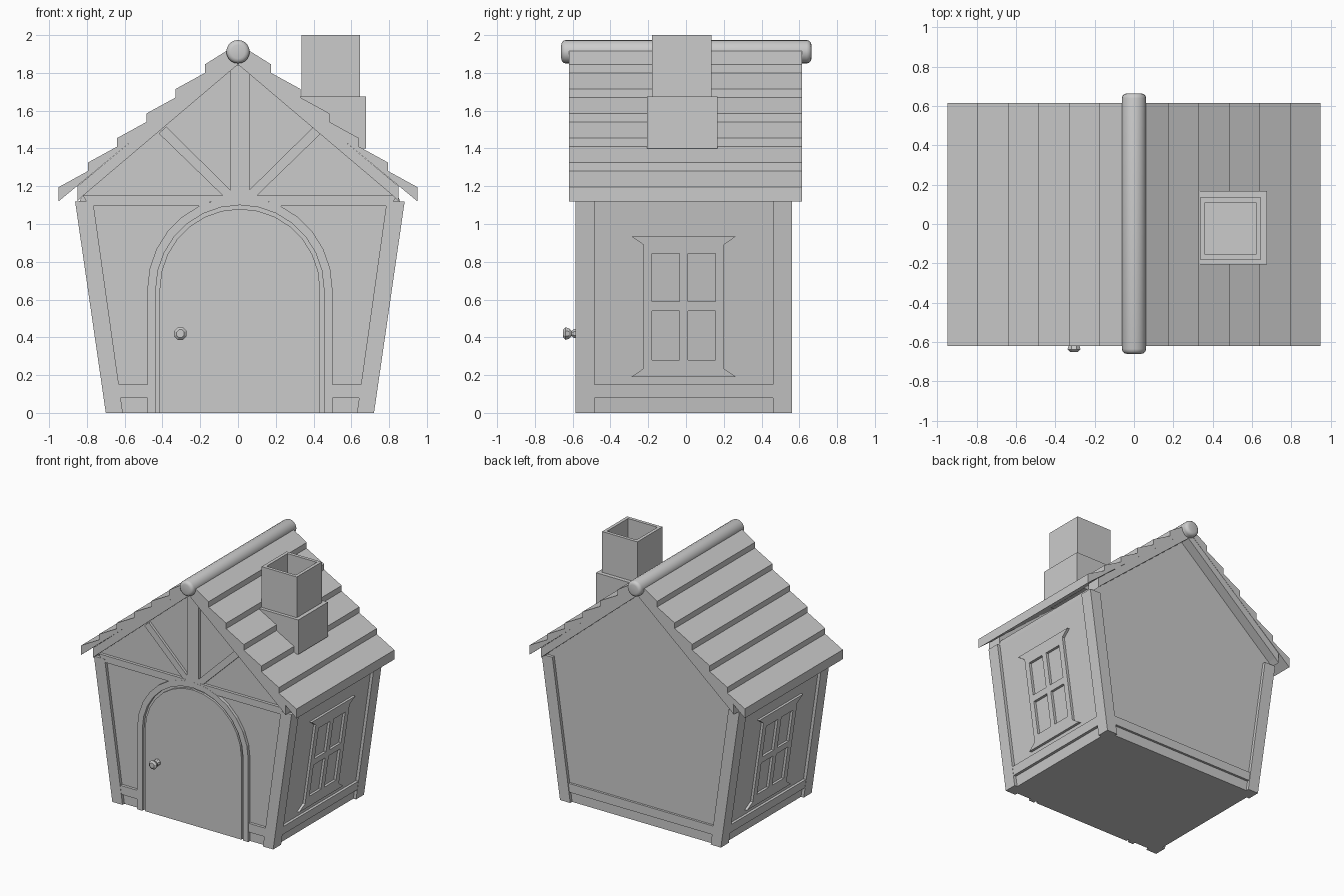
import bpy, bmesh, math
from mathutils import Matrix

if "Cube" in bpy.data.objects:
    bpy.data.objects.remove(bpy.data.objects["Cube"])

CX = 0.01            # the walls sit slightly right of the roof centre
FRONT, BACK = -0.585, 0.56
REC = 0.024          # how far wall panels sit behind the timber


def finish(name, bm):
    bmesh.ops.recalc_face_normals(bm, faces=bm.faces)
    me = bpy.data.meshes.new(name)
    bm.to_mesh(me)
    bm.free()
    ob = bpy.data.objects.new(name, me)
    bpy.context.collection.objects.link(ob)
    return ob


def plates(name, polys, place, d0, d1):
    """Flat outlines (u, v) given thickness from depth d0 to d1."""
    bm = bmesh.new()
    for poly in polys:
        a = [bm.verts.new(place(u, v, d0)) for u, v in poly]
        b = [bm.verts.new(place(u, v, d1)) for u, v in poly]
        bm.faces.new(a)
        bm.faces.new(b[::-1])
        for i in range(len(a)):
            j = (i + 1) % len(a)
            bm.faces.new((a[i], b[i], b[j], a[j]))
    return finish(name, bm)


def rect(u0, u1, v0, v1):
    return [(u0, v0), (u1, v0), (u1, v1), (u0, v1)]


def mirror(poly):
    return [(-u, v) for u, v in poly]


def half(z):
    return 0.71 + 0.145 * z     # half width of the flared walls


def xz(u, v, d):
    return (CX + u, d, v)


def roof_xz(u, v, d):
    return (u, d, v)


def side(s):
    return lambda u, v, d: (CX + s * (half(v) + d), u, v)


# Solid house core
lo, hi = half(0) - REC, half(1.12) - REC
plates("walls", [[(-lo, 0), (lo, 0), (hi, 1.12), (hi - 0.02, 1.17), (-CX, 1.88),
                  (-hi + 0.02, 1.17), (-hi, 1.12)]], xz, FRONT + REC, BACK - REC)

# Corner posts
post = [(half(0) - 0.09, 0), (half(0), 0), (half(1.12), 1.12), (half(1.12) - 0.095, 1.12)]
for label, y0, y1 in (("front", FRONT, -0.485), ("back", 0.46, BACK)):
    plates(label + "_corner_posts", [post, mirror(post)], xz, y0, y1)

# Base rails
rail = [(0.48, 0.08), (0.64, 0.08), (0.65, 0.15), (0.48, 0.15)]
plates("front_base_rails", [rail, mirror(rail)], xz, FRONT + 0.002, FRONT + 0.05)
plates("back_base_rail", [rect(-0.64, 0.64, 0.08, 0.15)], xz, BACK - 0.05, BACK - 0.006)

# Side rails and windows
head = [(-0.29, 0.935), (0.265, 0.935), (0.2, 0.89), (0.2, 0.845), (-0.225, 0.845), (-0.225, 0.89)]
sill = [(u, 1.13 - v - 0.005) for u, v in head]
frame = [head, sill, rect(-0.225, -0.18, 0.28, 0.845), rect(0.155, 0.2, 0.28, 0.845),
         rect(-0.035, 0.01, 0.28, 0.845), rect(-0.18, -0.035, 0.54, 0.59),
         rect(0.01, 0.155, 0.54, 0.59)]
for label, s in (("right", 1), ("left", -1)):
    plates(label + "_base_rail", [rect(-0.49, 0.47, 0.08, 0.15)], side(s), -0.05, -0.002)
    plates(label + "_window_frame", frame, side(s), -0.04, -0.004)

# Arched door and its surround
AZ = 0.655


def arch(r, n=14):
    pts = [(r * math.cos(math.pi * i / n), AZ + r * math.sin(math.pi * i / n)) for i in range(n + 1)]
    return [(r, 0)] + pts + [(-r, 0)]


plates("door_surround", [arch(0.49) + arch(0.445)[::-1]], xz, FRONT, FRONT + 0.05)
plates("door", [arch(0.425)], xz, FRONT + 0.006, FRONT + 0.05)

# Door knob
bm = bmesh.new()
rings = []
for y, r in ((-0.57, 0.028), (-0.592, 0.026), (-0.605, 0.015), (-0.62, 0.03), (-0.638, 0.036), (-0.65, 0.022)):
    rings.append([bm.verts.new((-0.305 + r * math.cos(math.pi * i / 4 + math.pi / 8), y,
                                0.42 + r * math.sin(math.pi * i / 4 + math.pi / 8))) for i in range(8)])
for a, b in zip(rings, rings[1:]):
    for i in range(8):
        bm.faces.new((a[i], a[(i + 1) % 8], b[(i + 1) % 8], b[i]))
bm.faces.new(rings[0])
bm.faces.new(rings[-1])
finish("door_knob", bm)

# Gable timbers on the front
brace = [(0.05, 1.18), (0.05, 1.15), (0.09, 1.15), (0.43, 1.48), (0.39, 1.515)]
left_beam = [(-0.83, 1.15), (-0.8, 1.095), (-0.205, 1.095), (-0.15, 1.12), (0, 1.1),
             (0.15, 1.12), (0.205, 1.095), (0.8, 1.095), (0.83, 1.15)]
plates("gable_beam", [left_beam], xz, FRONT + 0.001, FRONT + 0.05)
plates("gable_post", [rect(-0.05, 0.05, 1.15, 1.84)], xz, FRONT, FRONT + 0.05)
plates("gable_braces", [brace, mirror(brace)], xz, FRONT + 0.003, FRONT + 0.05)

# Boards under the roof edge, front and back
rake = [(-0.85, 1.12), (-0.85, 1.2), (0, 1.91), (0.85, 1.2), (0.85, 1.12), (0.82, 1.15), (0, 1.845), (-0.82, 1.15)]
plates("front_rake_boards", [rake], roof_xz, -0.617, -0.5)
plates("back_rake_boards", [rake], roof_xz, 0.5, 0.613)

# Stepped roof courses: sawtooth profile run front to back
slope = [(0, 1.955)]
for i in range(6):
    x, z = 0.175 + 0.155 * i, 1.845 - 0.13 * i
    slope += [(x, z), (x, z - 0.045)]
slope[-1] = (0.95, 1.12)
roof = slope + [(0, 1.905)] + mirror(slope[1:])[::-1]
plates("roof", [roof], roof_xz, -0.62, 0.615)

# Round ridge roll
bm = bmesh.new()
bmesh.ops.create_cone(bm, cap_ends=True, segments=20, radius1=0.062, radius2=0.062, depth=1.325,
                      matrix=Matrix.Translation((0, 0.002, 1.912)) @ Matrix.Rotation(math.pi / 2, 4, 'X'))
caps = [e for e in bm.edges if any(len(f.verts) > 4 for f in e.link_faces)]
bmesh.ops.bevel(bm, geom=caps, offset=0.025, segments=3, profile=0.5, affect='EDGES')
ridge = finish("ridge_roll", bm)
bpy.context.view_layer.objects.active = ridge
ridge.select_set(True)
bpy.ops.object.shade_smooth_by_angle(angle=math.radians(40))

# Chimney: solid base and hollow stack
plates("chimney_base", [rect(0.332, 0.677, -0.207, 0.167)], lambda u, v, d: (u, v, d), 1.4, 1.675)
bm = bmesh.new()
loops = []
for z, t in ((1.6, 0), (2.0, 0), (2.0, 0.026), (1.7, 0.026)):
    loops.append([bm.verts.new((u, v, z)) for u, v in rect(0.335 + t, 0.646 - t, -0.181 + t, 0.135 - t)])
for a, b in zip(loops, loops[1:]):
    for i in range(4):
        bm.faces.new((a[i], a[(i + 1) % 4], b[(i + 1) % 4], b[i]))
bm.faces.new(loops[0])
bm.faces.new(loops[-1])
finish("chimney_stack", bm)
